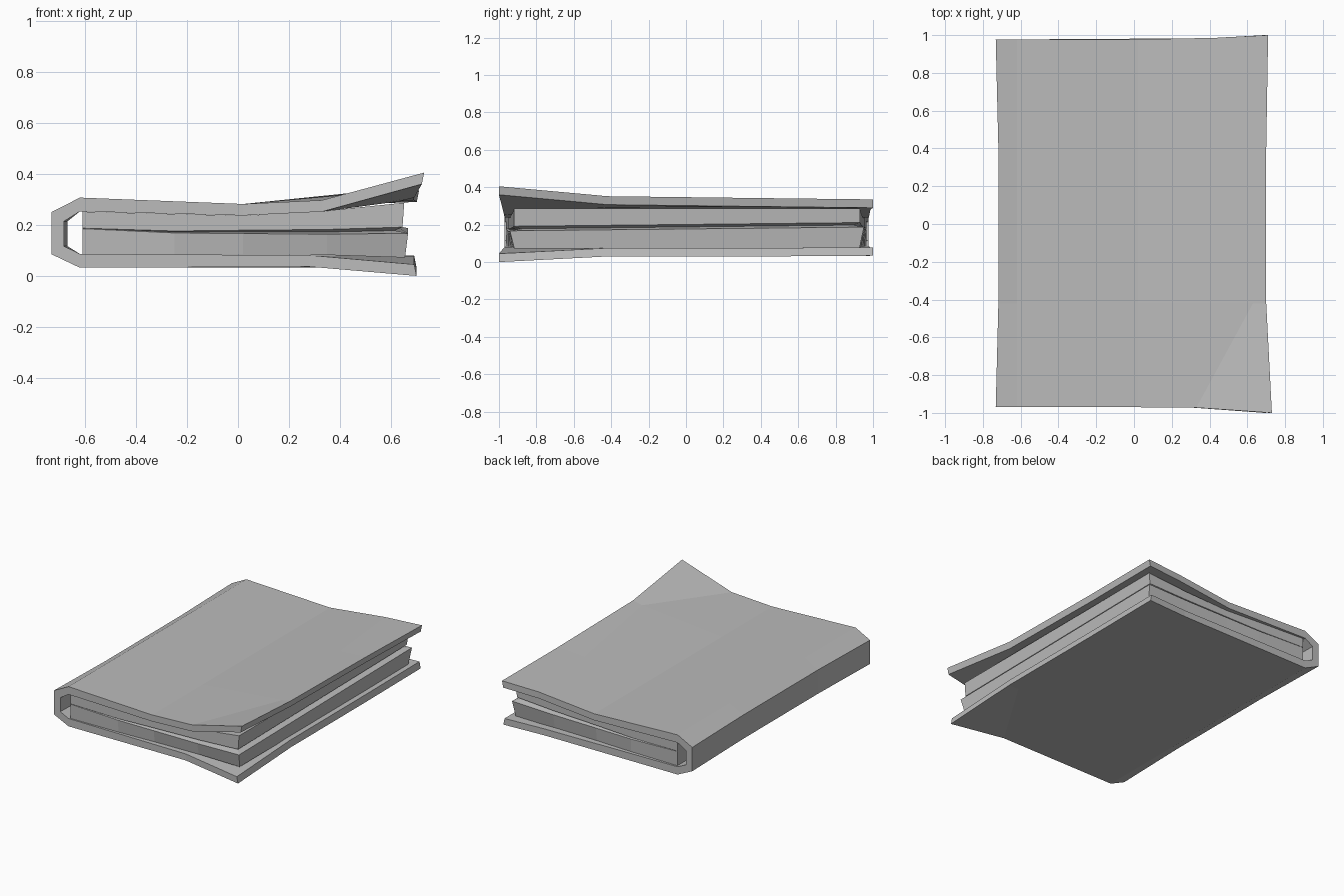
import bpy
import bmesh

cube = bpy.data.objects.get("Cube")
if cube:
    bpy.data.objects.remove(cube, do_unlink=True)

# One plain colour for the whole book
grey = bpy.data.materials.new("plain grey")
grey.use_nodes = True
colour = (0.5, 0.5, 0.5, 1)
grey.diffuse_color = colour
shader = grey.node_tree.nodes["Principled BSDF"]
shader.inputs["Base Color"].default_value = colour
shader.inputs["Roughness"].default_value = 0.8


def loft(name, rings, cap):
    """Join closed rings of points with quads, then close both ends."""
    bm = bmesh.new()
    loops = [[bm.verts.new(point) for point in ring] for ring in rings]
    count = len(loops[0])
    for lower, upper in zip(loops, loops[1:]):
        for i in range(count):
            j = (i + 1) % count
            bm.faces.new((lower[i], lower[j], upper[j], upper[i]))
    for end in (loops[0], loops[-1]):
        # Each cap is a strip between the two halves of the ring
        for i in range(count // 2 - 1):
            bm.faces.new((end[i], end[i + 1], end[-i - 2], end[-i - 1]))
    bmesh.ops.recalc_face_normals(bm, faces=bm.faces)
    mesh = bpy.data.meshes.new(name)
    bm.to_mesh(mesh)
    bm.free()
    mesh.materials.append(grey)
    book_part = bpy.data.objects.new(name, mesh)
    bpy.context.collection.objects.link(book_part)
    return book_part


# Cover: a bent strip from the top fore edge, round the spine, to the bottom
thickness = 0.045
# Direction from the outer skin to the inner skin at each profile point
inward = [(-0.2, -1), (0, -1), (0, -1), (0, -1.2), (1.1, -0.8),
          (1.1, 0.7), (0, 1.2), (0, 1), (-0.2, 1)]


def cover_ring(top, bottom, spine, y_edge, y_spine):
    """Closed cross-section; the y position slides towards the fore edge."""
    outer = top + [(-0.62, 0.307), (spine, 0.25), (spine, 0.085),
                   (-0.62, 0.032)] + bottom
    inner = [(x + thickness * dx, z + thickness * dz)
             for (x, z), (dx, dz) in zip(outer, inward)]

    def place(points):
        placed = []
        for x, z in points:
            blend = max(0, min(1, (x - 0.3) / 0.36))
            placed.append((x, y_spine + (y_edge - y_spine) * blend, z))
        return placed

    return place(outer) + place(inner)[::-1]


cover_rings = [
    # Front end with the fore corners splayed open
    cover_ring([(0.73, 0.405), (0.33, 0.297), (0.02, 0.282)],
               [(0.28, 0.036), (0.70, 0)], -0.732, -1, -0.97),
    # Where the curled corners settle
    cover_ring([(0.70, 0.352), (0.63, 0.337), (0.02, 0.282)],
               [(0.62, 0.032), (0.70, 0.03)], -0.718, -0.42, -0.42),
    cover_ring([(0.70, 0.342), (0.50, 0.328), (0.02, 0.282)],
               [(0.50, 0.033), (0.70, 0.03)], -0.718, 0.4, 0.4),
    # Back end
    cover_ring([(0.71, 0.335), (0.44, 0.325), (0.02, 0.282)],
               [(0.40, 0.034), (0.70, 0.034)], -0.732, 1, 0.977),
]
loft("book_cover", cover_rings, True)

# Pages: stacked outlines, pinched into a groove between two bundles
columns = [-0.61, -0.25, 0.02, 0.35, 0.65]
top_heights = [0.252, 0.243, 0.236, 0.256, 0.287]
bottom_heights = [0.082, 0.083, 0.084, 0.082, 0.072]
groove_heights = [0.186, 0.172, 0.172, 0.172, 0.178]


def page_ring(heights, inset, fore_edge, rise=0):
    """Outline of one level of the page block, front edge then back edge."""
    front, back = [], []
    for i, (x, z) in enumerate(zip(columns, heights)):
        skew = 0.008 * i
        depth = inset * i / 4
        if i == 4:
            x = fore_edge
        front.append((x, -0.962 + skew + depth, z))
        back.append((x, 0.965 - skew * 0.8 - depth, z + rise * i / 4))
    return front + back[::-1]


def shifted(heights, amount):
    """Open the groove more towards the fore edge."""
    return [z + amount * (0.1 + i / 4) for i, z in enumerate(heights)]


page_rings = [
    page_ring(bottom_heights, 0.012, 0.655),
    page_ring(shifted(groove_heights, -0.01), -0.012, 0.667, 0.02),
    page_ring(groove_heights, 0.045, 0.615, 0.02),
    page_ring(shifted(groove_heights, 0.012), 0.01, 0.645, 0.02),
    page_ring(top_heights, 0.01, 0.652),
]
loft("page_block", page_rings, True)
